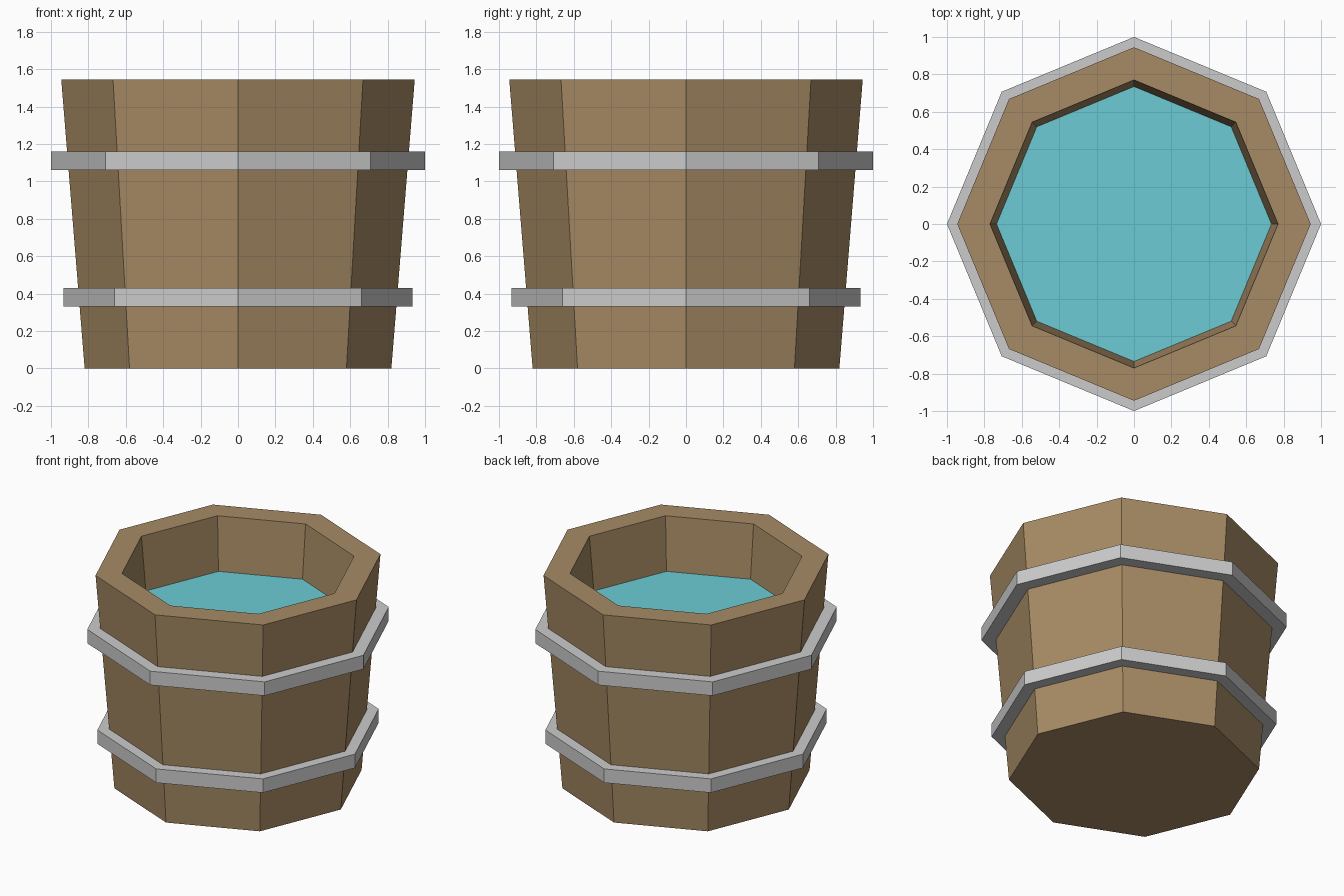
import bpy
from math import cos, sin, pi

if "Cube" in bpy.data.objects:
    bpy.data.objects.remove(bpy.data.objects["Cube"])

SIDES = 8


def material(name, rgb):
    m = bpy.data.materials.new(name)
    m.diffuse_color = (*rgb, 1)
    m.use_nodes = True
    m.node_tree.nodes["Principled BSDF"].inputs["Base Color"].default_value = m.diffuse_color
    return m


def lathe(name, profile, mat=None, loop=False):
    """Turn an (r, z) profile into an octagonal solid; open ends get capped."""
    n = len(profile)
    verts = [(r * cos(2 * pi * s / SIDES), r * sin(2 * pi * s / SIDES), z)
             for r, z in profile for s in range(SIDES)]
    faces = []
    for i in range(n if loop else n - 1):
        a, b = i * SIDES, (i + 1) % n * SIDES
        for s in range(SIDES):
            t = (s + 1) % SIDES
            faces.append((a + s, a + t, b + t, b + s))
    if not loop:
        faces.append(tuple(reversed(range(SIDES))))
        faces.append(tuple(range((n - 1) * SIDES, n * SIDES)))
    mesh = bpy.data.meshes.new(name)
    mesh.from_pydata(verts, [], faces)
    obj = bpy.data.objects.new(name, mesh)
    bpy.context.collection.objects.link(obj)
    if mat:
        mesh.materials.append(mat)
    return obj


wood = material("wood", (0.39, 0.26, 0.13))
water = material("water", (0.15, 0.60, 0.66))

# Tapered wooden tub: outside wall, rim, inside wall, floor
lathe("tub", [(0.82, 0), (0.945, 1.545), (0.77, 1.545), (0.64, 0.12)], wood)

# Water filling the inside, its sides tucked into the wall
lathe("water", [(0.66, 0.12), (0.736, 1.16)], water)

# Metal hoops, inner faces sunk into the wall
for name, r, z in (("lower_hoop", 0.933, 0.33), ("upper_hoop", 1.0, 1.06)):
    lathe(name, [(r, z), (r, z + 0.1), (r - 0.13, z + 0.1), (r - 0.13, z)], loop=True)
